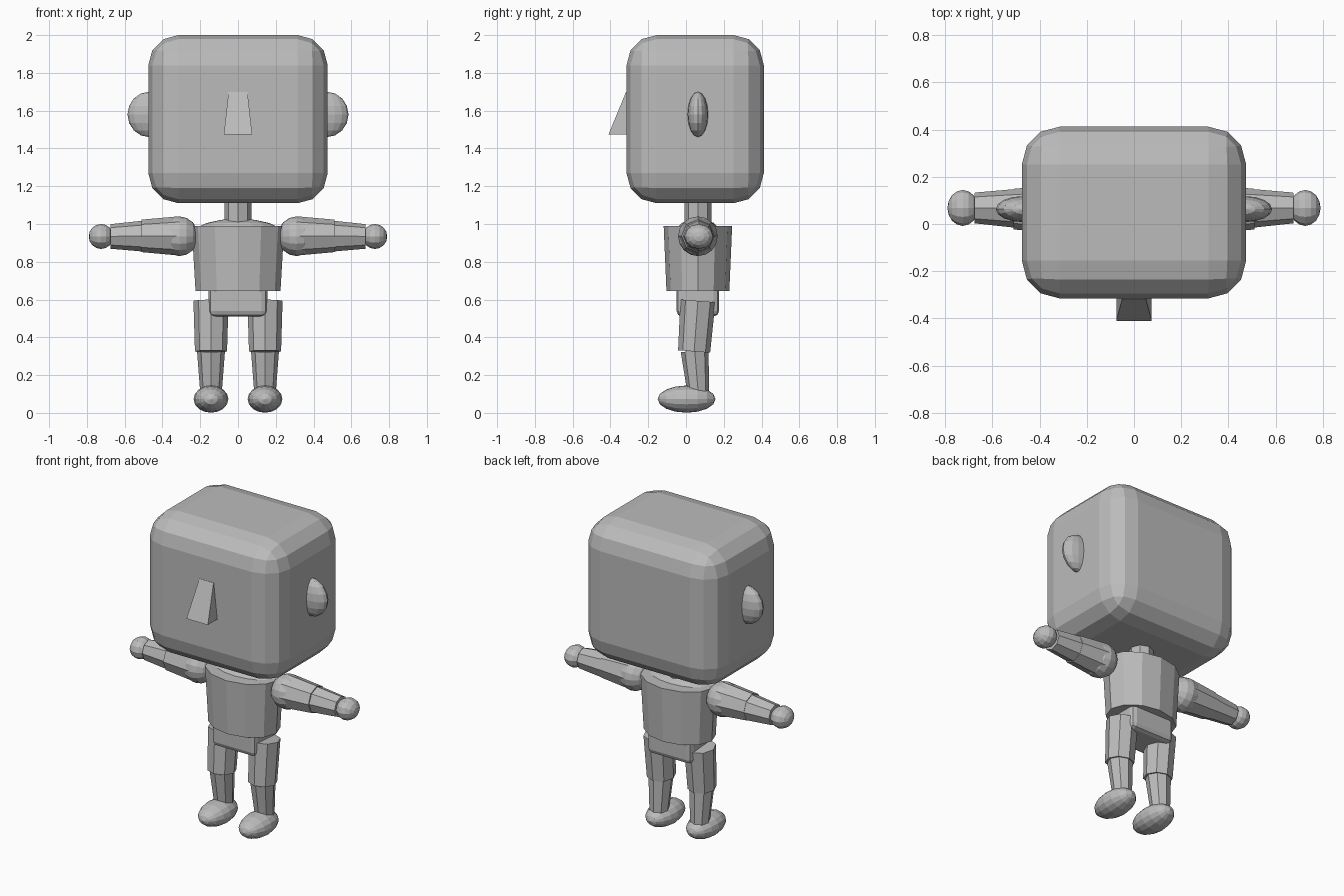
import bpy, bmesh
from math import pi
from mathutils import Vector, Matrix

if "Cube" in bpy.data.objects:
    bpy.data.objects.remove(bpy.data.objects["Cube"], do_unlink=True)

MID = 0.063  # depth of the body's centre line

grey = bpy.data.materials.new("plain_grey")
grey.use_nodes = True
grey.diffuse_color = (0.5, 0.5, 0.5, 1)
grey.node_tree.nodes["Principled BSDF"].inputs["Base Color"].default_value = (0.5, 0.5, 0.5, 1)


def finish(bm, name):
    bmesh.ops.recalc_face_normals(bm, faces=bm.faces)
    mesh = bpy.data.meshes.new(name)
    bm.to_mesh(mesh)
    bm.free()
    mesh.materials.append(grey)
    obj = bpy.data.objects.new(name, mesh)
    bpy.context.collection.objects.link(obj)
    return obj


def ellipsoid(name, centre, radii, pole="Z", segments=16, rings=8):
    bm = bmesh.new()
    turn = {"Z": Matrix(), "Y": Matrix.Rotation(pi / 2, 4, "X"),
            "X": Matrix.Rotation(pi / 2, 4, "Y")}[pole]
    bmesh.ops.create_uvsphere(bm, u_segments=segments, v_segments=rings, radius=1, matrix=turn)
    bmesh.ops.scale(bm, vec=radii, verts=bm.verts)
    bmesh.ops.translate(bm, vec=centre, verts=bm.verts)
    return finish(bm, name)


def limb(name, start, end, r_start, r_end, sides=8, squash=1.0):
    """Tapered prism between two points; squash scales its depth."""
    bm = bmesh.new()
    a, b = Vector(start), Vector(end)
    bmesh.ops.create_cone(bm, cap_ends=True, segments=sides, radius1=r_start,
                          radius2=r_end, depth=(b - a).length)
    bmesh.ops.scale(bm, vec=(1, squash, 1), verts=bm.verts)
    turn = Vector((0, 0, 1)).rotation_difference(b - a).to_matrix()
    bmesh.ops.rotate(bm, cent=(0, 0, 0), matrix=turn, verts=bm.verts)
    bmesh.ops.translate(bm, vec=(a + b) / 2, verts=bm.verts)
    return finish(bm, name)


def rounded_box(name, low, high, bevel, segments):
    bm = bmesh.new()
    low, high = Vector(low), Vector(high)
    bmesh.ops.create_cube(bm, size=1)
    bmesh.ops.scale(bm, vec=high - low, verts=bm.verts)
    bmesh.ops.translate(bm, vec=(low + high) / 2, verts=bm.verts)
    obj = finish(bm, name)
    mod = obj.modifiers.new("rounding", "BEVEL")
    mod.width = bevel
    mod.segments = segments
    return obj


# Head and hips
rounded_box("head", (-0.475, -0.315, 1.11), (0.475, 0.412, 2.0), 0.16, 3)
rounded_box("hips", (-0.155, -0.05, 0.51), (0.155, 0.175, 0.68), 0.03, 2)

# Nose: wedge widening and rising out of the face towards its base
bm = bmesh.new()
bottom = [bm.verts.new(p) for p in ((-0.075, -0.41, 1.475), (0.075, -0.41, 1.475),
                                    (0.075, -0.29, 1.475), (-0.075, -0.29, 1.475))]
top = [bm.verts.new(p) for p in ((-0.05, -0.317, 1.7), (0.05, -0.317, 1.7),
                                 (0.05, -0.29, 1.7), (-0.05, -0.29, 1.7))]
bm.faces.new(bottom)
bm.faces.new(top)
for i in range(4):
    j = (i + 1) % 4
    bm.faces.new((bottom[i], bottom[j], top[j], top[i]))
finish(bm, "nose")

# Neck, chest and sloping shoulder line
limb("neck", (0, MID, 0.95), (0, MID, 1.14), 0.072, 0.072)
limb("chest", (0, MID, 0.645), (0, MID, 0.99), 0.225, 0.245, sides=12, squash=0.74)
ellipsoid("shoulder_line", (0, MID, 0.95), (0.235, 0.12, 0.078))

# Paired parts
for side, s in (("left", 1), ("right", -1)):
    ellipsoid(side + "_ear", (s * 0.47, MID, 1.58), (0.115, 0.055, 0.12))

    # Arm stretched straight out
    ellipsoid(side + "_shoulder", (s * 0.31, MID, 0.935), (0.1, 0.105, 0.105), pole="X")
    limb(side + "_upper_arm", (s * 0.31, MID, 0.937), (s * 0.51, MID, 0.937), 0.104, 0.086)
    limb(side + "_forearm", (s * 0.49, MID + 0.003, 0.936), (s * 0.675, MID + 0.005, 0.934),
         0.083, 0.065)
    ellipsoid(side + "_hand", (s * 0.725, MID + 0.005, 0.934), (0.065, 0.076, 0.066), pole="X",
              segments=12)

    # Leg, slightly bent at the knee
    x = s * 0.143
    limb(side + "_thigh", (x, 0.043, 0.325), (x, 0.063, 0.593), 0.085, 0.093)
    limb(side + "_shin", (x, 0.067, 0.08), (x, 0.046, 0.328), 0.055, 0.074)
    ellipsoid(side + "_foot", (x, 0.003, 0.073), (0.092, 0.153, 0.072), pole="Y")
